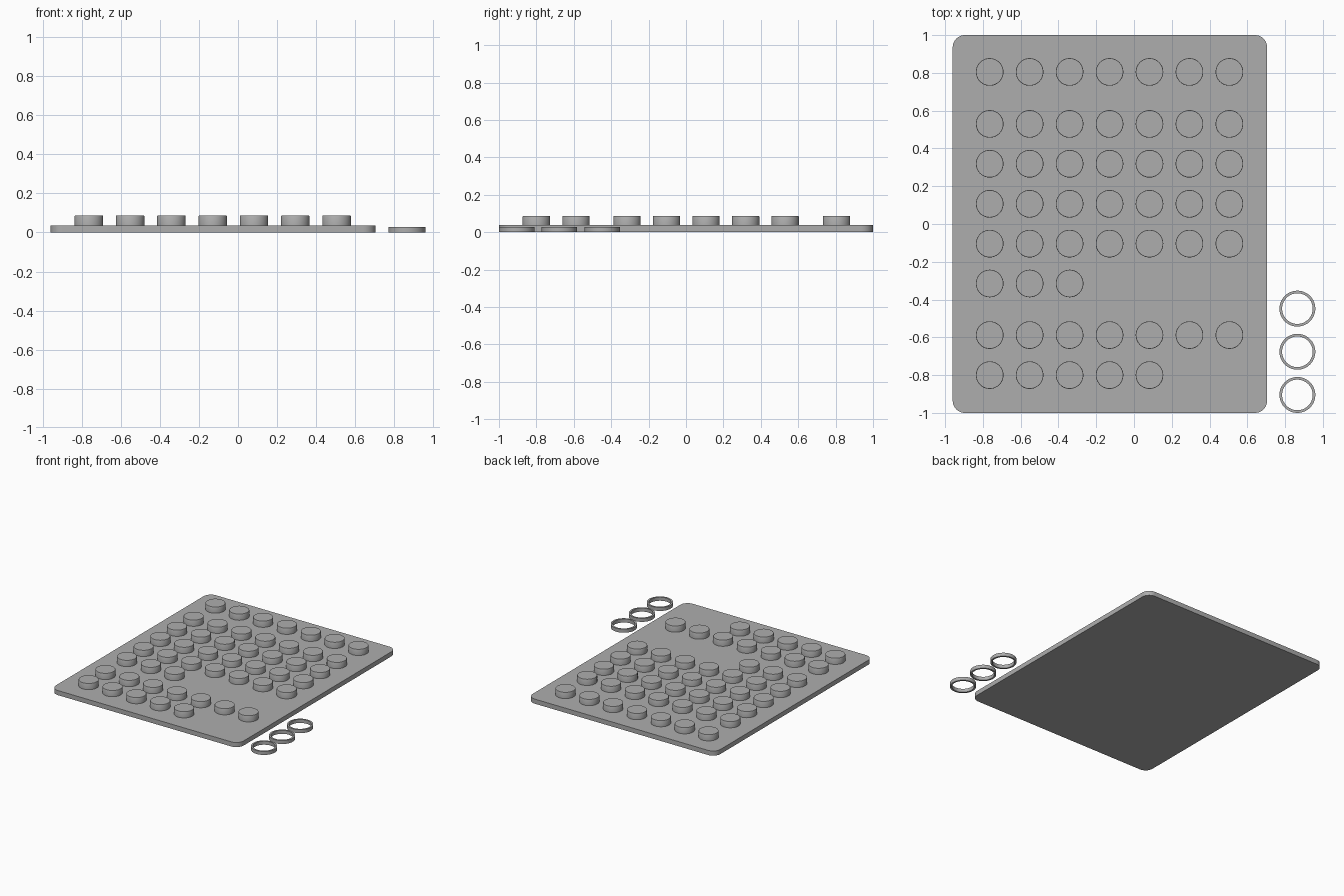
import bpy
import bmesh
from math import cos, sin, pi, radians

cube = bpy.data.objects.get("Cube")
if cube:
    bpy.data.objects.remove(cube, do_unlink=True)

grey = bpy.data.materials.new("plain grey")
grey.use_nodes = True
colour = (0.42, 0.42, 0.42, 1)
grey.diffuse_color = colour
grey.node_tree.nodes["Principled BSDF"].inputs["Base Color"].default_value = colour

SEGMENTS = 64
BOARD_TOP = 0.037


def finish(name, bm, location):
    """Turn a bmesh into a grey object with sharp edges kept."""
    bmesh.ops.recalc_face_normals(bm, faces=bm.faces)
    mesh = bpy.data.meshes.new(name)
    bm.to_mesh(mesh)
    bm.free()
    mesh.materials.append(grey)
    obj = bpy.data.objects.new(name, mesh)
    bpy.context.collection.objects.link(obj)
    obj.location = location
    bpy.ops.object.select_all(action="DESELECT")
    obj.select_set(True)
    bpy.context.view_layer.objects.active = obj
    bpy.ops.object.shade_smooth_by_angle(angle=radians(30))
    return obj


def lathe(name, profile, location, closed=False):
    """Spin a radius/height profile around z; open profiles get end caps."""
    bm = bmesh.new()
    loops = []
    for r, z in profile:
        loops.append([bm.verts.new((r * cos(2 * pi * i / SEGMENTS),
                                    r * sin(2 * pi * i / SEGMENTS), z))
                      for i in range(SEGMENTS)])
    pairs = list(zip(loops, loops[1:]))
    if closed:
        pairs.append((loops[-1], loops[0]))
    else:
        bm.faces.new(loops[0])
        bm.faces.new(loops[-1])
    for a, b in pairs:
        for i in range(SEGMENTS):
            j = (i + 1) % SEGMENTS
            bm.faces.new((a[i], a[j], b[j], b[i]))
    return finish(name, bm, location)


def rounded_board(name, x0, x1, y0, y1, height, radius, steps=10):
    """Flat slab with rounded vertical corners."""
    bm = bmesh.new()
    corners = [(x1 - radius, y1 - radius), (x0 + radius, y1 - radius),
               (x0 + radius, y0 + radius), (x1 - radius, y0 + radius)]
    outline = []
    for quarter, (cx, cy) in enumerate(corners):
        for i in range(steps + 1):
            a = (quarter + i / steps) * pi / 2
            outline.append(bm.verts.new((cx + radius * cos(a), cy + radius * sin(a), 0)))
    base = bm.faces.new(outline)
    raised = bmesh.ops.extrude_face_region(bm, geom=[base], use_keep_orig=True)
    for v in raised["geom"]:
        if isinstance(v, bmesh.types.BMVert):
            v.co.z = height
    return finish(name, bm, (0, 0, 0))


# Board
rounded_board("board", -0.96, 0.705, -1, 1, BOARD_TOP, 0.065)

# Button rows: height on the board and number of buttons
rows = [(0.805, 7), (0.53, 7), (0.319, 7), (0.107, 7),
        (-0.104, 7), (-0.315, 3), (-0.588, 7), (-0.80, 5)]
button_profile = [(0.073, -0.002), (0.073, 0.046), (0.0715, 0.049)]
for r, (y, count) in enumerate(rows, 1):
    for c in range(count):
        lathe(f"button_row_{r}_{c + 1}", button_profile,
              (-0.764 + c * 0.2115, y, BOARD_TOP))

# Loose marker rings beside the board
ring_profile = [(0.095, 0), (0.095, 0.028), (0.081, 0.028), (0.081, 0)]
for i in range(3):
    lathe(f"marker_ring_{i + 1}", ring_profile,
          (0.865, -0.905 + i * 0.2285, 0), closed=True)
